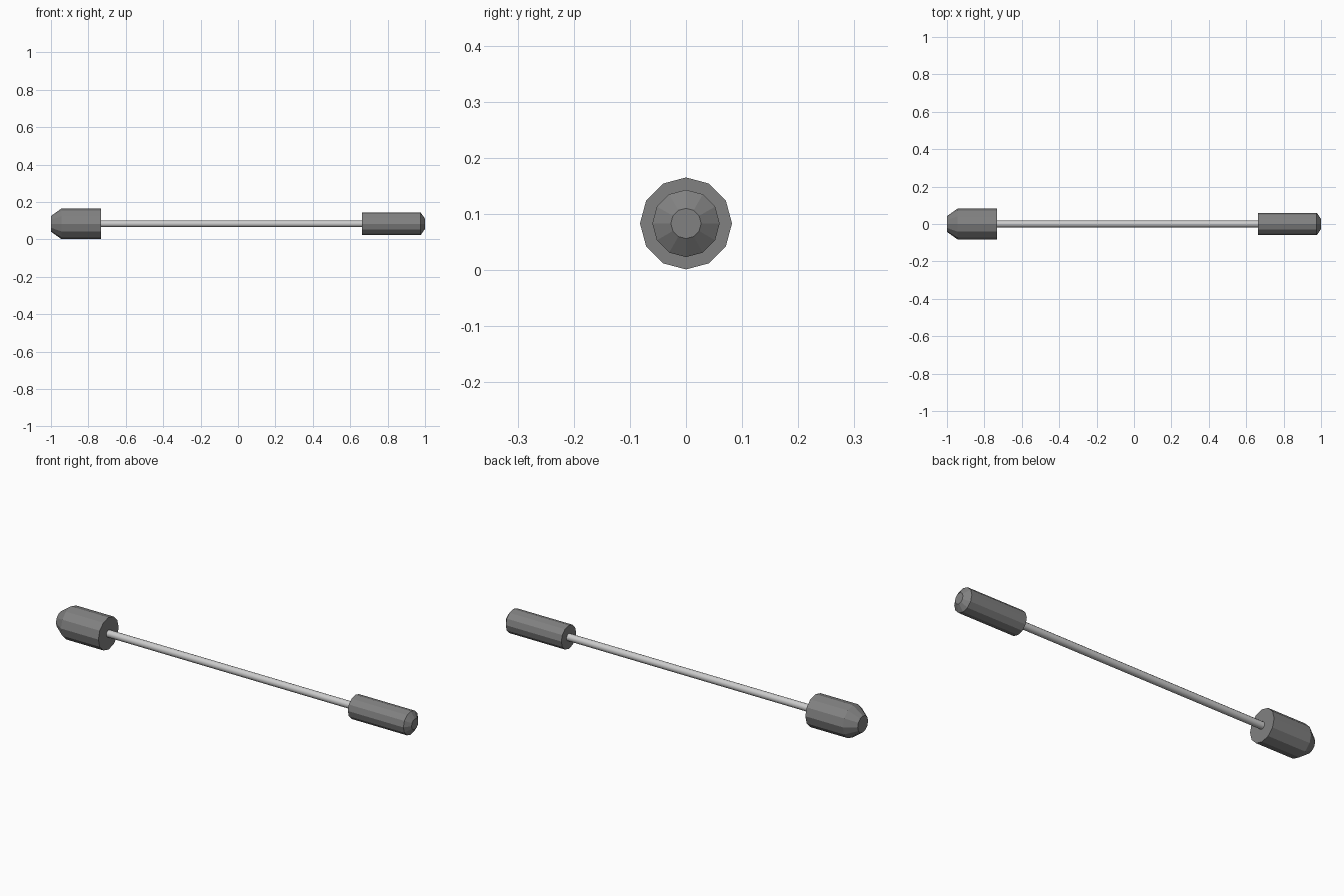
import bpy, bmesh, math

if "Cube" in bpy.data.objects:
    bpy.data.objects.remove(bpy.data.objects["Cube"])

AXIS_Z = 0.083


def grey(name, value):
    mat = bpy.data.materials.new(name)
    mat.diffuse_color = (value, value, value, 1)
    mat.use_nodes = True
    mat.node_tree.nodes["Principled BSDF"].inputs["Base Color"].default_value = mat.diffuse_color
    return mat


def lathe_x(name, profile, sides, mat, smooth=False):
    """Capped solid turned around the x axis from (x, radius) pairs."""
    bm = bmesh.new()
    rings = []
    for x, r in profile:
        angles = [2 * math.pi * i / sides for i in range(sides)]
        rings.append([bm.verts.new((x, r * math.cos(a), r * math.sin(a))) for a in angles])
    for a, b in zip(rings, rings[1:]):
        for i in range(sides):
            j = (i + 1) % sides
            bm.faces.new((a[i], a[j], b[j], b[i]))
    bm.faces.new(rings[0])
    bm.faces.new(rings[-1])
    bmesh.ops.recalc_face_normals(bm, faces=bm.faces)
    mesh = bpy.data.meshes.new(name)
    bm.to_mesh(mesh)
    bm.free()
    mesh.materials.append(mat)
    obj = bpy.data.objects.new(name, mesh)
    obj.location.z = AXIS_Z
    bpy.context.collection.objects.link(obj)
    if smooth:
        for p in mesh.polygons:
            p.use_smooth = len(p.vertices) == 4
    return obj


dark = grey("dark_grey", 0.22)
steel = grey("steel_grey", 0.55)

# Thick grip with a tapered end
lathe_x("large_grip", [(-1.0, 0.042), (-0.944, 0.082), (-0.732, 0.082)], 12, dark)

# Thin rod joining both grips
lathe_x("rod", [(-0.735, 0.018), (0.667, 0.018)], 12, steel, smooth=True)

# Slim grip with a chamfered end
lathe_x("small_grip", [(0.663, 0.06), (0.977, 0.06), (1.0, 0.027)], 12, dark)
